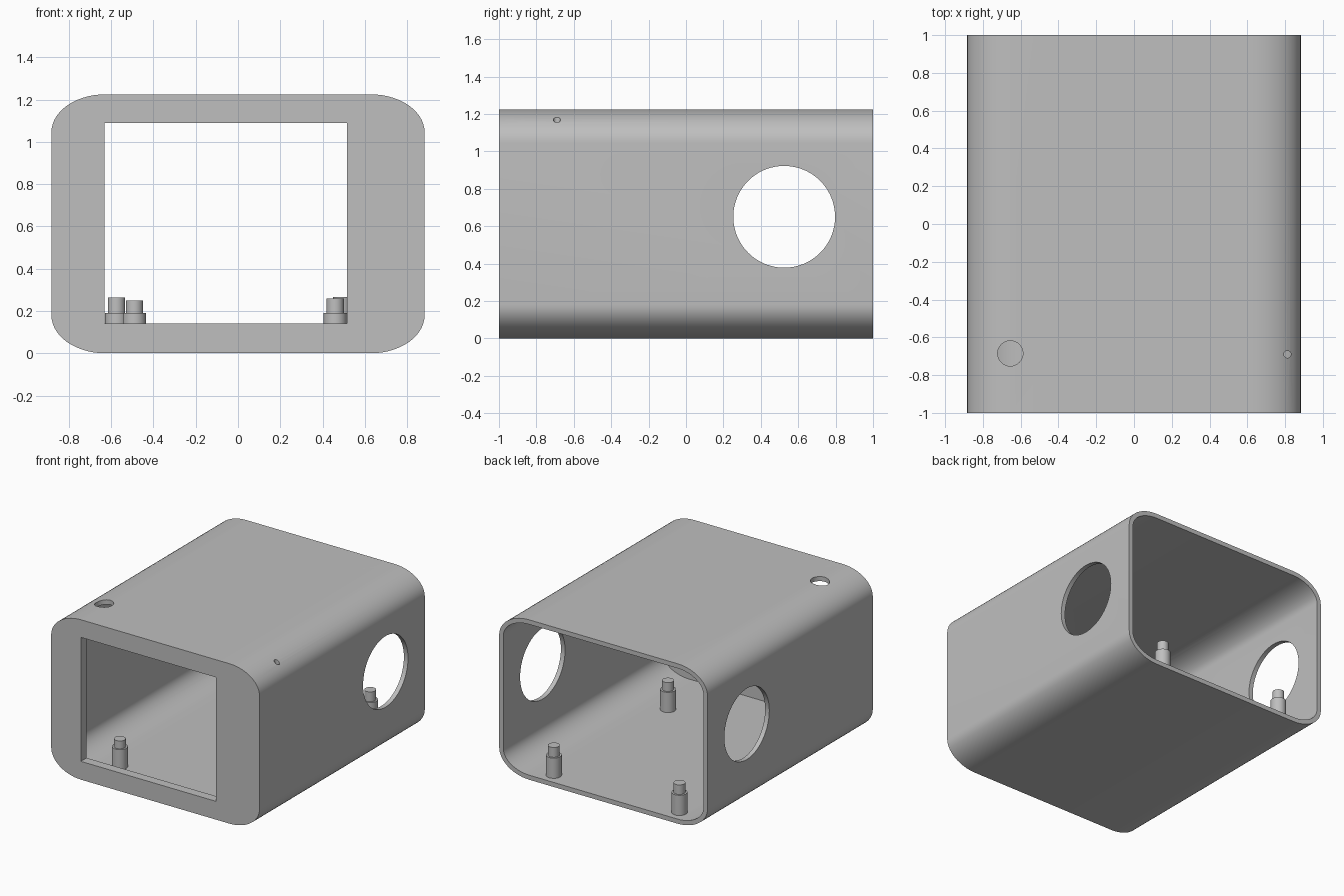
import bpy, bmesh, math
from mathutils import Matrix

if "Cube" in bpy.data.objects:
    bpy.data.objects.remove(bpy.data.objects["Cube"])

grey = bpy.data.materials.new("plain grey")
grey.use_nodes = True
grey.diffuse_color = (0.52, 0.52, 0.52, 1)
grey.node_tree.nodes["Principled BSDF"].inputs["Base Color"].default_value = (0.52, 0.52, 0.52, 1)

HALF_W, HEIGHT, WALL, PLATE = 0.883, 1.225, 0.035, 0.07
CORNER_X, CORNER_Z = 0.255, 0.18


def finish(name, bm):
    bmesh.ops.recalc_face_normals(bm, faces=bm.faces)
    mesh = bpy.data.meshes.new(name)
    bm.to_mesh(mesh)
    bm.free()
    mesh.materials.append(grey)
    obj = bpy.data.objects.new(name, mesh)
    bpy.context.collection.objects.link(obj)
    return obj


def rounded_prism(name, inset, y0, y1, steps=14):
    """Rounded rectangle with elliptical corners, extruded along y."""
    rx, rz = CORNER_X - inset, CORNER_Z - inset
    cx, cz = HALF_W - CORNER_X, HEIGHT / 2 - CORNER_Z
    bm = bmesh.new()
    ring = []
    for q, (sx, sz) in enumerate([(1, 1), (-1, 1), (-1, -1), (1, -1)]):
        for i in range(steps + 1):
            a = math.pi / 2 * (q + i / steps)
            ring.append(bm.verts.new((sx * cx + rx * math.cos(a), y0,
                                      HEIGHT / 2 + sz * cz + rz * math.sin(a))))
    face = bm.faces.new(ring)
    out = bmesh.ops.extrude_face_region(bm, geom=[face])
    moved = [v for v in out["geom"] if isinstance(v, bmesh.types.BMVert)]
    bmesh.ops.translate(bm, vec=(0, y1 - y0, 0), verts=moved)
    return finish(name, bm)


def box(name, lo, hi):
    bm = bmesh.new()
    bmesh.ops.create_cube(bm, size=1)
    for v in bm.verts:
        v.co = [l + (c + 0.5) * (h - l) for l, h, c in zip(lo, hi, v.co)]
    return finish(name, bm)


def add_cylinder(bm, centre, radius, depth, axis="Z", sides=32):
    turn = Matrix.Rotation(math.pi / 2, 4, "Y") if axis == "X" else Matrix()
    bmesh.ops.create_cone(bm, cap_ends=True, segments=sides, radius1=radius, radius2=radius,
                          depth=depth, matrix=Matrix.Translation(centre) @ turn)


def cylinder(name, *args, **kw):
    bm = bmesh.new()
    add_cylinder(bm, *args, **kw)
    return finish(name, bm)


def smooth(obj):
    bpy.ops.object.select_all(action="DESELECT")
    obj.select_set(True)
    bpy.context.view_layer.objects.active = obj
    bpy.ops.object.shade_smooth_by_angle(angle=math.radians(30))


# Shell: rounded tube, open at the back, closed by a front plate
shell = rounded_prism("case_shell", 0, -1, 1)
cutters = [
    rounded_prism("cavity_cutter", WALL, -1 + PLATE, 1.2),
    box("window_cutter", (-0.632, -1.2, 0.14), (0.515, -0.8, 1.09)),
    cylinder("side_hole_cutter", (0, 0.525, 0.65), 0.272, 3, axis="X", sides=96),
    cylinder("top_hole_cutter", (-0.655, -0.685, HEIGHT), 0.067, 0.3),
    cylinder("small_hole_cutter", (0.812, -0.69, HEIGHT - 0.05), 0.019, 0.3, sides=20),
]
bpy.context.view_layer.objects.active = shell
for cutter in cutters:
    cutter.hide_render = True
    mod = shell.modifiers.new(cutter.name, "BOOLEAN")
    mod.operation, mod.solver, mod.object = "DIFFERENCE", "EXACT", cutter
    bpy.ops.object.modifier_apply(modifier=mod.name)
for cutter in cutters:
    bpy.data.objects.remove(cutter)
smooth(shell)

# Stepped mounting posts on the floor: a thick base with a thinner pin
posts = {
    "front_right_post": (-0.49, -0.73, 0.25),
    "front_left_post": (0.46, -0.44, 0.258),
    "back_right_post": (-0.575, 0.9, 0.263),
    "back_left_post": (0.49, 0.9, 0.265),
}
BASE_TOP = 0.19
for name, (x, y, top) in posts.items():
    bm = bmesh.new()
    low = WALL - 0.01
    add_cylinder(bm, (x, y, (low + BASE_TOP) / 2), 0.055, BASE_TOP - low)
    add_cylinder(bm, (x, y, (BASE_TOP - 0.01 + top) / 2), 0.041, top - BASE_TOP + 0.01)
    smooth(finish(name, bm))
